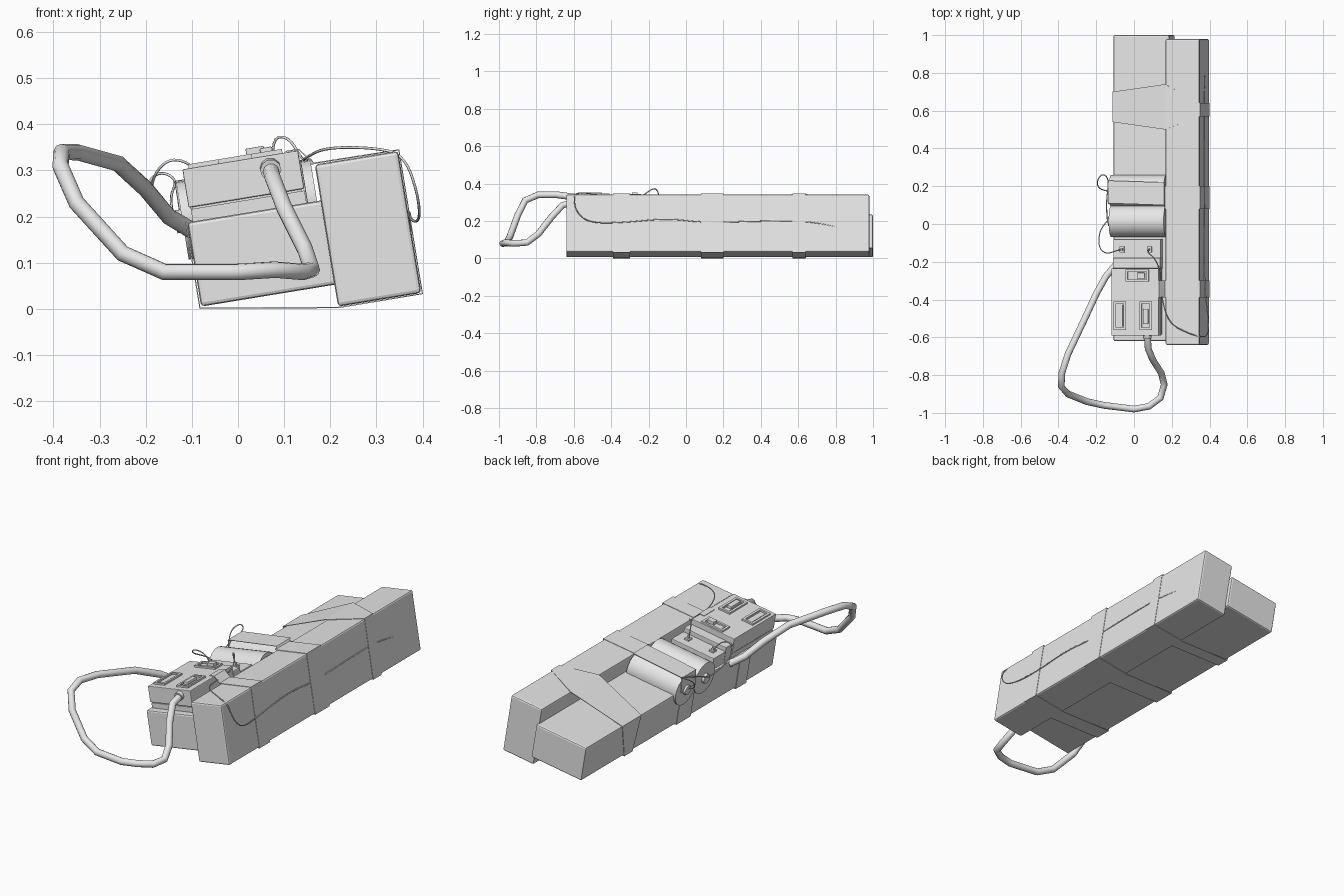
import bpy, bmesh, math
from mathutils import Matrix

if "Cube" in bpy.data.objects:
    bpy.data.objects.remove(bpy.data.objects["Cube"], do_unlink=True)

# single light grey finish
GREY = (0.8, 0.8, 0.8, 1)
mat = bpy.data.materials.new("light_grey")
mat.use_nodes = True
mat.diffuse_color = GREY
mat.node_tree.nodes["Principled BSDF"].inputs["Base Color"].default_value = GREY

# the bundle rests tilted about the y axis on its lower left edge
TILT = Matrix.Translation((-0.08, 0, 0.005)) @ Matrix.Rotation(math.radians(-9.3), 4, 'Y')


def finish(name, bm, bevel=0.0, smooth=False):
    bmesh.ops.recalc_face_normals(bm, faces=bm.faces)
    me = bpy.data.meshes.new(name)
    bm.to_mesh(me)
    bm.free()
    me.materials.append(mat)
    ob = bpy.data.objects.new(name, me)
    bpy.context.collection.objects.link(ob)
    ob.matrix_world = TILT
    if bevel:
        mod = ob.modifiers.new("bevel", 'BEVEL')
        mod.width, mod.segments = bevel, 2
    if smooth:
        bpy.ops.object.select_all(action='DESELECT')
        ob.select_set(True)
        bpy.context.view_layer.objects.active = ob
        bpy.ops.object.shade_smooth_by_angle(angle=math.radians(35))
    return ob


def add_box(bm, x, y, z):
    size = [b - a for a, b in (x, y, z)]
    mid = [(a + b) / 2 for a, b in (x, y, z)]
    m = Matrix.Translation(mid) @ Matrix.Diagonal((*size, 1))
    bmesh.ops.create_cube(bm, size=1, matrix=m)


def box(name, x, y, z, bevel=0.0):
    bm = bmesh.new()
    add_box(bm, x, y, z)
    return finish(name, bm, bevel)


def frame(name, x, y, z, rim=0.012):
    """Rectangular rim made of four rails."""
    bm = bmesh.new()
    for a, b in ((x[0], x[0] + rim), (x[1] - rim, x[1])):
        add_box(bm, (a, b), y, z)
    for a, b in ((y[0], y[0] + rim), (y[1] - rim, y[1])):
        add_box(bm, (x[0] + rim, x[1] - rim), (a, b), z)
    return finish(name, bm)


def tape(name, profile, closed=True):
    """Thin strip through rows of (x, z, y_front, y_back)."""
    bm = bmesh.new()
    rows = [(bm.verts.new((x, a, z)), bm.verts.new((x, b, z))) for x, z, a, b in profile]
    pairs = list(zip(rows, rows[1:]))
    if closed:
        pairs.append((rows[-1], rows[0]))
    for (a, b), (c, d) in pairs:
        bm.faces.new((a, b, d, c))
    ob = finish(name, bm)
    mod = ob.modifiers.new("thickness", 'SOLIDIFY')
    mod.thickness, mod.offset = 0.003, 0
    return ob


def tube(name, points, radius, sides=2, kind='POLY'):
    cu = bpy.data.curves.new(name, 'CURVE')
    cu.dimensions = '3D'
    cu.bevel_depth, cu.bevel_resolution = radius, sides
    cu.use_fill_caps = True
    cu.resolution_u = 5
    sp = cu.splines.new(kind)
    sp.points.add(len(points) - 1)
    for p, co in zip(sp.points, points):
        p.co = (*co, 1)
    if kind == 'NURBS':
        sp.order_u, sp.use_endpoint_u = 3, True
    cu.materials.append(mat)
    ob = bpy.data.objects.new(name, cu)
    bpy.context.collection.objects.link(ob)
    return ob


# two long bars, one flat and one on edge
box("flat_bar", (0, 0.3), (-0.62, 1.0), (0, 0.185), 0.008)
box("upright_bar", (0.293, 0.476), (-0.64, 0.98), (-0.048, 0.264), 0.008)

# two cells lying across the flat bar, with end studs
for i, y in enumerate((0.015, 0.175)):
    bm = bmesh.new()
    for r, x0, x1 in ((0.085, -0.01, 0.285), (0.025, -0.025, 0)):
        m = Matrix.Translation(((x0 + x1) / 2, y, 0.19)) @ Matrix.Rotation(math.pi / 2, 4, 'Y')
        bmesh.ops.create_cone(bm, cap_ends=True, segments=28, radius1=r, radius2=r,
                              depth=x1 - x0, matrix=m)
    finish(f"cell_{i + 1}", bm, smooth=True)

# control box: base, lid and the lower terminal block behind it
box("control_base", (0.012, 0.262), (-0.585, -0.235), (0.18, 0.212))
box("control_lid", (0.008, 0.262), (-0.59, -0.235), (0.216, 0.3), 0.003)
box("lid_seam", (0.016, 0.256), (-0.58, -0.24), (0.21, 0.218))
box("terminal_block", (0.012, 0.265), (-0.18, -0.08), (0.18, 0.25), 0.003)
box("terminal_step", (0.012, 0.265), (-0.235, -0.18), (0.18, 0.272), 0.003)

# switch frames, plates and rockers on the lid
for name, x, y in (("left_switch", (0.022, 0.088), (-0.56, -0.41)),
                   ("right_switch", (0.16, 0.228), (-0.56, -0.41)),
                   ("rear_switch", (0.085, 0.21), (-0.305, -0.24))):
    frame(name + "_frame", x, y, (0.296, 0.309))
    inner_x, inner_y = (x[0] + 0.018, x[1] - 0.018), (y[0] + 0.018, y[1] - 0.018)
    box(name + "_plate", inner_x, inner_y, (0.296, 0.304))
box("right_rocker", (0.18, 0.208), (-0.53, -0.45), (0.3, 0.318), 0.004)
box("rear_rocker", (0.15, 0.19), (-0.288, -0.258), (0.3, 0.322), 0.002)

# terminals
for side, x in (("right", 0.058), ("left", 0.205)):
    box(side + "_terminal", (x - 0.013, x + 0.013), (-0.15, -0.12), (0.25, 0.258))
    box(side + "_terminal_pin", (x - 0.005, x + 0.005), (-0.14, -0.13), (0.25, 0.275))

# tape bands round the bundle
front, mid, back = (-0.39, -0.3), (0.08, 0.2), (0.57, 0.64)
under = [(-0.003, -0.003), (0.293, -0.05), (0.478, -0.05), (0.478, 0.266), (0.291, 0.267)]
tape("middle_tape", [(*p, *mid) for p in under]
     + [(0.286, 0.277, 0.1, 0.22), (-0.012, 0.277, 0.11, 0.23),
        (-0.013, 0.19, 0.1, 0.22), (-0.003, 0.183, *mid)])
tape("back_tape", [(*p, *back) for p in under[:4]]
     + [(0.291, 0.267, 0.5, 0.74), (-0.003, 0.188, 0.54, 0.7)])
tape("front_tape", [(*p, *front) for p in
     [(-0.003, 0.187)] + under + [(0.264, 0.302), (0.235, 0.302)]], closed=False)

# thick cable loop in front
tube("cable_loop", [
    (0.07, -0.57, 0.305), (0.075, -0.66, 0.285), (0.10, -0.72, 0.22), (0.145, -0.79, 0.13),
    (0.16, -0.85, 0.085), (0.14, -0.92, 0.08), (0.08, -0.965, 0.085), (0, -0.98, 0.08),
    (-0.16, -0.96, 0.08), (-0.25, -0.94, 0.12), (-0.35, -0.9, 0.23), (-0.385, -0.86, 0.31),
    (-0.382, -0.79, 0.34), (-0.35, -0.69, 0.34), (-0.26, -0.5, 0.315), (-0.2, -0.37, 0.26),
    (-0.15, -0.28, 0.2), (-0.1, -0.22, 0.17)], 0.018, 3)
tube("cable_collar", [(0.07, -0.585, 0.305), (0.071, -0.605, 0.301)], 0.023, 3)

# thin wires between cells, terminals and the upright bar
WIRE = 0.003
tube("cell_wire", [(-0.14, 0.175, 0.2), (-0.18, 0.18, 0.21), (-0.2, 0.22, 0.27), (-0.17, 0.27, 0.3),
                   (-0.13, 0.24, 0.28), (-0.15, 0.1, 0.24), (-0.14, 0.015, 0.2)], WIRE, 1, 'NURBS')
tube("terminal_wire", [(-0.14, 0.015, 0.2), (-0.18, -0.02, 0.23), (-0.19, -0.12, 0.28),
                       (-0.15, -0.16, 0.33), (-0.09, -0.14, 0.31), (-0.067, -0.135, 0.26)],
     WIRE, 1, 'NURBS')
tube("long_wire", [(0.077, -0.135, 0.3), (0.07, -0.15, 0.37), (0.11, -0.18, 0.375), (0.14, -0.25, 0.32),
                   (0.15, -0.42, 0.33), (0.19, -0.53, 0.35), (0.29, -0.58, 0.35), (0.36, -0.6, 0.335),
                   (0.39, -0.59, 0.25), (0.395, -0.52, 0.19), (0.375, -0.35, 0.19), (0.37, -0.1, 0.215),
                   (0.372, 0.1, 0.19), (0.372, 0.4, 0.2), (0.37, 0.7, 0.2), (0.374, 0.83, 0.16)],
     WIRE, 1, 'NURBS')
